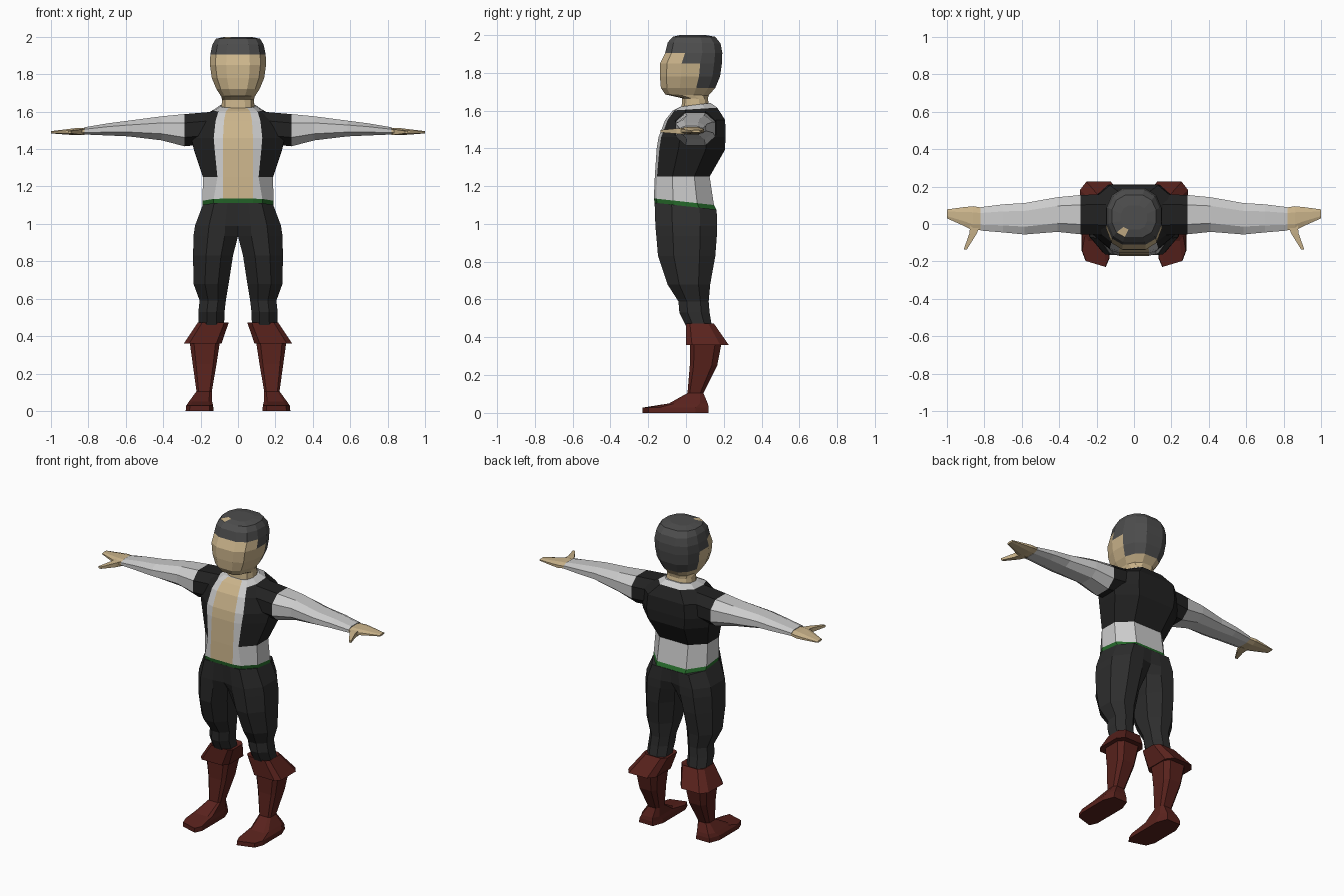
import bpy, bmesh


def material(name, r, g, b):
    m = bpy.data.materials.new(name)
    m.diffuse_color = (r, g, b, 1)
    return m


SKIN = material("skin", 0.60, 0.46, 0.26)
SHIRT = material("white_cloth", 0.70, 0.70, 0.70)
VEST = material("black_cloth", 0.016, 0.016, 0.016)
TROUSER = material("dark_cloth", 0.026, 0.026, 0.026)
HAIR = material("hair", 0.075, 0.075, 0.075)
BELT = material("green_sash", 0.02, 0.15, 0.025)
LEATHER = material("red_leather", 0.10, 0.016, 0.012)


def loft(name, rings, mats, pick=None, mirror=False):
    """Skin a stack of equal-sized rings; pick(row, column, centre) gives the material index."""
    bm = bmesh.new()
    rows = [[bm.verts.new(p) for p in ring] for ring in rings]
    n = len(rings[0])
    for r in range(len(rows) - 1):
        for c in range(n):
            d = (c + 1) % n
            f = bm.faces.new((rows[r][c], rows[r][d], rows[r + 1][d], rows[r + 1][c]))
            if pick:
                f.material_index = pick(r, c, f.calc_center_median())
    bm.faces.new(rows[0])
    top = bm.faces.new(rows[-1])
    if pick:
        top.material_index = pick(len(rows) - 2, 0, top.calc_center_median())
    bmesh.ops.recalc_face_normals(bm, faces=bm.faces[:])
    # remove hidden walls on the symmetry plane
    if mirror:
        inner = [f for f in bm.faces if all(abs(v.co.x) < 1e-4 for v in f.verts)]
        bmesh.ops.delete(bm, geom=inner, context='FACES')
    me = bpy.data.meshes.new(name)
    bm.to_mesh(me)
    bm.free()
    for m in mats:
        me.materials.append(m)
    ob = bpy.data.objects.new(name, me)
    bpy.context.collection.objects.link(ob)
    if mirror:
        ob.modifiers.new("mirror", 'MIRROR')
    return ob


def sym(right):
    """Complete a right-hand half profile with its mirror image."""
    return right + [(-p[0],) + tuple(p[1:]) for p in reversed(right)]


def flat_ring(prof, z, x0, x1, y0, y1, zb=None):
    """Fit a -1..1 profile into a box at height z (zb is the height at the back)."""
    zb = z if zb is None else zb
    return [(x0 + (x1 - x0) * (u + 1) / 2, y0 + (y1 - y0) * (v + 1) / 2,
             z + (zb - z) * (v + 1) / 2) for u, v in prof]


def arm_ring(prof, x, y0, y1, z0, z1):
    return [(x, y0 + (y1 - y0) * (u + 1) / 2, z0 + (z1 - z0) * (v + 1) / 2) for u, v in prof]


OCT = sym([(0.5, -1), (1, -0.45), (1, 0.45), (0.5, 1)])
HEAD = sym([(0.42, -1), (0.8, -0.78), (1, -0.3), (1, 0.3), (0.8, 0.75), (0.4, 1)])
BOX = sym([(0.72, -1), (1, -0.72), (1, 0.6), (0.65, 1)])


# torso: sash, shirt hem, open vest, collar
def torso_ring(zf, zb, hw, yf, yb, s, l):
    d = yb - yf
    half = [(s, yf), (l, yf + 0.04 * d), (hw, yf + 0.32 * d), (hw, yf + 0.72 * d), (0.55 * hw, yb)]
    return sym([(x, y, zf + (zb - zf) * (y - yf) / d) for x, y in half])


def torso_mat(r, c, p):
    if r == 0:
        return 3
    if c == 9:
        return 0
    if r == 1 or r == 6 or c in (0, 8):
        return 1
    return 2


torso = [(1.11, 1.075, 0.188, -0.165, 0.16, 0.08, 0.13),
         (1.135, 1.10, 0.19, -0.17, 0.148, 0.08, 0.13),
         (1.25, 1.25, 0.187, -0.165, 0.125, 0.08, 0.11),
         (1.40, 1.39, 0.235, -0.155, 0.205, 0.08, 0.125),
         (1.46, 1.46, 0.25, -0.145, 0.21, 0.08, 0.13),
         (1.55, 1.55, 0.235, -0.11, 0.207, 0.075, 0.12),
         (1.60, 1.615, 0.13, -0.07, 0.165, 0.065, 0.105),
         (1.62, 1.64, 0.095, -0.03, 0.13, 0.05, 0.08)]
loft("torso", [torso_ring(*t) for t in torso], [SKIN, SHIRT, VEST, BELT], torso_mat)


# head, neck and hair
def head_mat(r, c, p):
    if p.z > 1.975 and r == 8 and c == 10:
        return 0                      # bare patch at the hairline
    if p.z > 1.92:
        return 1
    if r >= 3 and p.y > (0.03 if p.z < 1.82 else -0.04 if p.z < 1.88 else -0.08):
        return 1
    return 0


head = [(1.60, 0.09, -0.025, 0.125, 1.62), (1.665, 0.085, -0.02, 0.115, 1.66),
        (1.685, 0.09, -0.11, 0.12, 1.68), (1.72, 0.115, -0.133, 0.155, 1.72),
        (1.78, 0.14, -0.138, 0.18, 1.78), (1.85, 0.15, -0.137, 0.19, 1.85),
        (1.905, 0.148, -0.11, 0.192, 1.905), (1.96, 0.137, -0.097, 0.183, 1.955),
        (1.99, 0.118, -0.07, 0.155, 1.99), (2.0, 0.07, -0.03, 0.10, 2.0)]
loft("head", [flat_ring(HEAD, z, -w, w, y0, y1, zb) for z, w, y0, y1, zb in head],
     [SKIN, HAIR], head_mat)

# arms: vest shoulder, then sleeve
arm = [(0.13, -0.06, 0.16, 1.43, 1.60), (0.285, -0.055, 0.155, 1.415, 1.587),
       (0.41, -0.042, 0.143, 1.447, 1.575), (0.585, -0.056, 0.112, 1.468, 1.552),
       (0.70, -0.045, 0.105, 1.473, 1.537), (0.82, -0.035, 0.09, 1.478, 1.517)]
loft("arm", [arm_ring(OCT, *a) for a in arm], [SHIRT, VEST],
     lambda r, c, p: 1 if r == 0 else 0, mirror=True)

# hands and thumbs
hand = [(0.80, -0.03, 0.085, 1.482, 1.513), (0.86, -0.035, 0.095, 1.474, 1.513),
        (0.91, -0.01, 0.09, 1.477, 1.507), (1.0, 0.03, 0.078, 1.484, 1.496)]
loft("hand", [arm_ring(OCT, *h) for h in hand], [SKIN], mirror=True)
thumb = [(-0.0, 0.82, 0.875, 1.475, 1.508), (-0.05, 0.84, 0.88, 1.477, 1.505),
         (-0.135, 0.893, 0.91, 1.484, 1.497)]
loft("thumb", [[(x0, y, z0), (x1, y, z0), (x1, y, z1), (x0, y, z1)]
               for y, x0, x1, z0, z1 in thumb], [SKIN], mirror=True)


# trousers: k is how square the inner side is
def leg_ring(z, x0, x1, y0, y1, k, zb=None):
    prof = [(0.35, -1), (1, -0.45), (1, 0.45), (0.4, 1), (-0.4, 1), (-1, k), (-1, -k), (-0.4, -1)]
    return flat_ring(prof, z, x0, x1, y0, y1, zb)


leg = [(1.112, 0, 0.188, -0.166, 0.162, 1.0, 1.076), (0.99, 0, 0.23, -0.162, 0.165, 0.92),
       (0.935, 0, 0.238, -0.157, 0.163, 0.7), (0.83, 0.027, 0.24, -0.148, 0.155, 0.5),
       (0.68, 0.05, 0.238, -0.098, 0.128, 0.45), (0.59, 0.065, 0.205, -0.04, 0.12, 0.45),
       (0.53, 0.072, 0.212, -0.035, 0.125, 0.45), (0.44, 0.075, 0.212, 0.01, 0.14, 0.45)]
loft("trousers", [leg_ring(*s) for s in leg], [TROUSER], mirror=True)

# boots
boot = [(0.0, 0.13, 0.28, -0.23, 0.12), (0.028, 0.133, 0.277, -0.23, 0.12),
        (0.05, 0.138, 0.262, -0.09, 0.115), (0.105, 0.14, 0.222, 0.008, 0.092),
        (0.25, 0.115, 0.242, 0.02, 0.165), (0.38, 0.095, 0.26, 0.02, 0.19)]
boot_ob = loft("boot", [flat_ring(BOX, *b) for b in boot], [LEATHER], mirror=True)
# splay the toes: outer toe corner sits further back
for v in boot_ob.data.vertices:
    if v.co.z < 0.04 and v.co.y < -0.1:
        v.co.y += 0.3 * max(0, v.co.x - 0.15)

# folded boot cuffs
cuff = [(0.365, 0.10, 0.25, 0.03, 0.18), (0.36, 0.088, 0.29, 0.0, 0.226),
        (0.472, 0.05, 0.215, 0.0, 0.148), (0.465, 0.08, 0.2, 0.02, 0.13)]
loft("boot_cuff", [flat_ring(BOX, *c) for c in cuff], [LEATHER], mirror=True)
